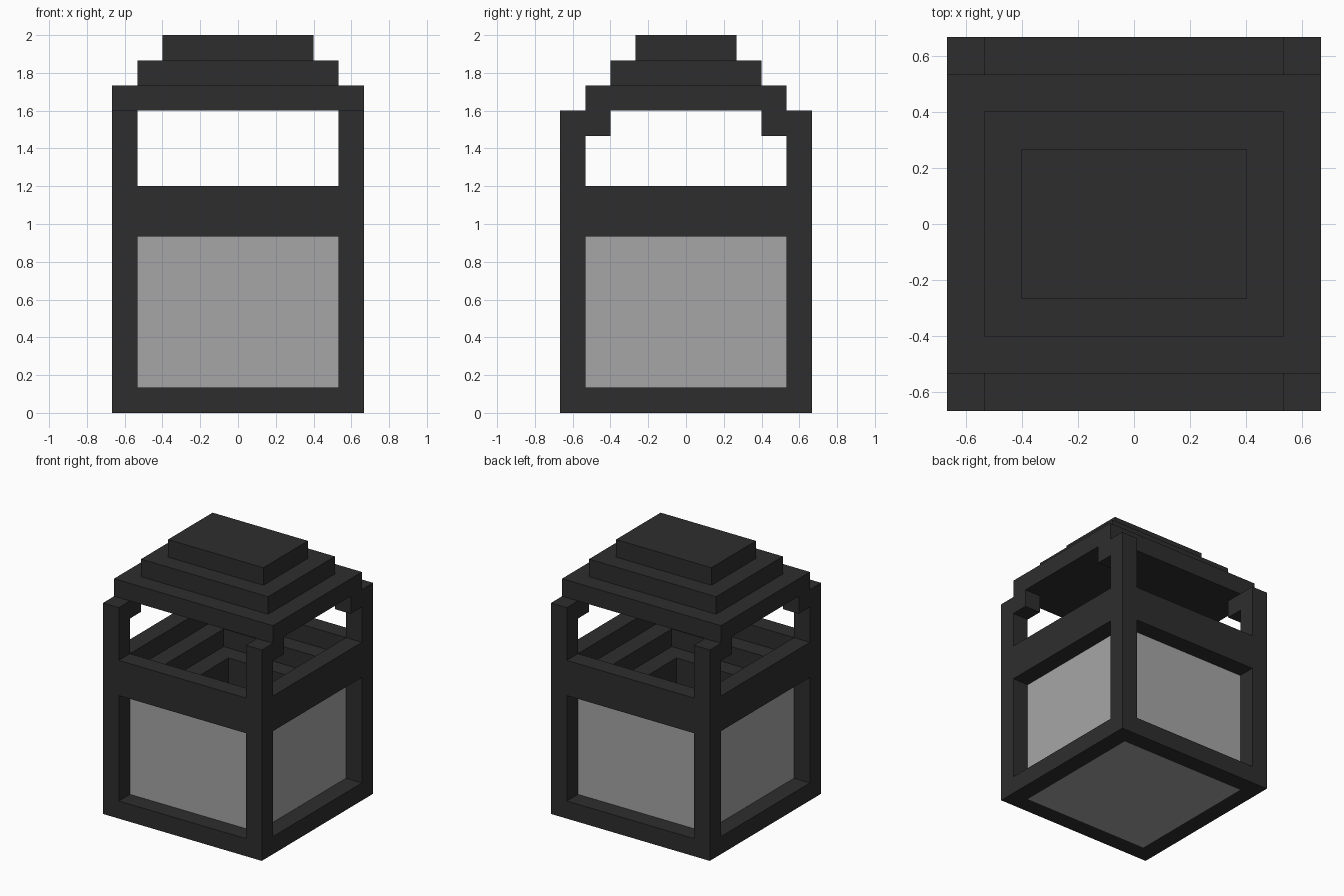
import bpy, bmesh
from mathutils import Vector

if "Cube" in bpy.data.objects:
    bpy.data.objects.remove(bpy.data.objects["Cube"])

U = 2 / 15  # one block of the design grid


def material(name, v):
    m = bpy.data.materials.new(name)
    m.diffuse_color = (v, v, v, 1)
    m.use_nodes = True
    m.node_tree.nodes["Principled BSDF"].inputs["Base Color"].default_value = m.diffuse_color
    return m


IRON = material("dark iron", 0.027)
GLASS = material("grey glass", 0.38)


def make(name, boxes, mat):
    """One object from boxes given as (x0, x1, y0, y1, z0, z1) in grid blocks."""
    bm = bmesh.new()
    for x0, x1, y0, y1, z0, z1 in boxes:
        size = Vector((x1 - x0, y1 - y0, z1 - z0))
        mid = Vector((x0 + x1, y0 + y1, z0 + z1)) / 2
        for v in bmesh.ops.create_cube(bm, size=1)["verts"]:
            v.co = (v.co * size + mid) * U
    me = bpy.data.meshes.new(name)
    bm.to_mesh(me)
    bm.free()
    me.materials.append(mat)
    ob = bpy.data.objects.new(name, me)
    bpy.context.collection.objects.link(ob)
    return ob


def ring(o, i, z0, z1):
    """Square ring of four walls, outer half width o, inner half width i."""
    return [(-o, o, -o, -i, z0, z1), (-o, o, i, o, z0, z1),
            (-o, -i, -i, i, z0, z1), (i, o, -i, i, z0, z1)]


def rails(z0, z1):
    """Four rails running between the corner posts."""
    return [(-4, 4, -5, -4, z0, z1), (-4, 4, 4, 5, z0, z1),
            (-5, -4, -4, 4, z0, z1), (4, 5, -4, 4, z0, z1)]


def span(s, a, b):
    return (a, b) if s > 0 else (-b, -a)


corners = [(sx, sy) for sx in (-1, 1) for sy in (-1, 1)]

# Corner posts and the small brackets holding the roof
make("corner_posts", [(*span(sx, 4, 5), *span(sy, 4, 5), 0, 12) for sx, sy in corners], IRON)
make("roof_brackets", [(*span(sx, 4, 5), *span(sy, 3, 4), 11, 12) for sx, sy in corners], IRON)

# Rails around the glass
make("bottom_rails", rails(0, 1), IRON)
make("upper_rails", rails(7, 9), IRON)

# Stepped well inside the body
make("well_upper_step", ring(4, 3, 7, 8), IRON)
make("well_lower_step", ring(3.9, 2, 1, 7), IRON)
make("well_floor", [(-3.9, 3.9, -3.9, 3.9, 0.1, 1)], IRON)

# Glass sides and the flush glass base
make("glass_sides", ring(4, 3.9, 0.1, 7), GLASS)
make("glass_base", [(-4, 4, -4, 4, 0, 0.1)], GLASS)

# Stepped roof
for i, name in enumerate(("roof_lower_slab", "roof_middle_slab", "roof_top_slab")):
    x, y = 5 - i, 4 - i
    make(name, [(-x, x, -y, y, 12 + i, 13 + i)], IRON)
